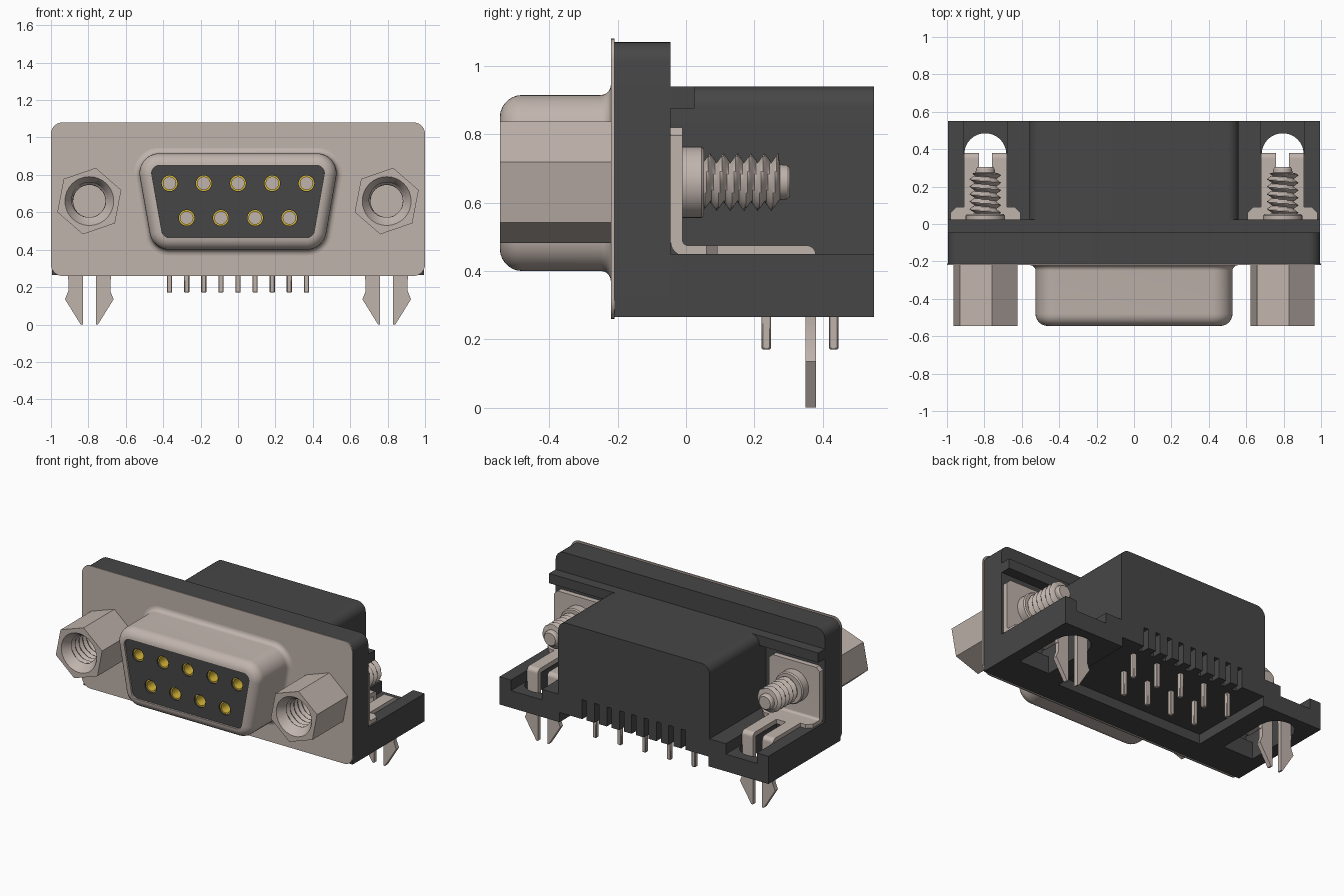
import bpy, bmesh, math
from mathutils import Vector

if "Cube" in bpy.data.objects:
    bpy.data.objects.remove(bpy.data.objects["Cube"], do_unlink=True)


def material(name, rgb, rough=0.5):
    m = bpy.data.materials.new(name)
    m.use_nodes = True
    m.diffuse_color = (*rgb, 1)
    bsdf = m.node_tree.nodes["Principled BSDF"]
    bsdf.inputs["Base Color"].default_value = (*rgb, 1)
    bsdf.inputs["Roughness"].default_value = rough
    return m


METAL = material("warm_grey_metal", (0.53, 0.455, 0.415))
BLACK = material("black_plastic", (0.062, 0.062, 0.062))
GOLD = material("gold_contact", (0.68, 0.47, 0.04))


def rounded(corners, radii, n=6):
    """Fillet the corners of a 2D polygon; radius 0 keeps a corner sharp."""
    if not isinstance(radii, (list, tuple)):
        radii = [radii] * len(corners)
    pts, out = [Vector(c) for c in corners], []
    for i, (p, r) in enumerate(zip(pts, radii)):
        if r <= 0:
            out.append(p)
            continue
        a = (pts[i - 1] - p).normalized()
        b = (pts[(i + 1) % len(pts)] - p).normalized()
        h = a.angle(b) / 2
        c = p + (a + b).normalized() * (r / math.sin(h))
        s, e = p + a * (r / math.tan(h)) - c, p + b * (r / math.tan(h)) - c
        out += [c + s.lerp(e, k / n).normalized() * r for k in range(n + 1)]
    return out


def loft(name, rings, mat, caps=True):
    """Skin a list of closed rings with equal point counts."""
    bm = bmesh.new()
    rows = [[bm.verts.new(p) for p in ring] for ring in rings]
    n = len(rows[0])
    for lo, hi in zip(rows, rows[1:]):
        for j in range(n):
            k = (j + 1) % n
            bm.faces.new((lo[j], lo[k], hi[k], hi[j]))
    if caps:
        bm.faces.new(rows[0])
        bm.faces.new(rows[-1])
    bmesh.ops.recalc_face_normals(bm, faces=bm.faces)
    me = bpy.data.meshes.new(name)
    bm.to_mesh(me)
    bm.free()
    ob = bpy.data.objects.new(name, me)
    bpy.context.collection.objects.link(ob)
    me.materials.append(mat)
    return ob


def extrude(name, pts, axis, lo, hi, mat):
    """Extrude a 2D outline along x (y,z), y (x,z) or z (x,y)."""
    place = {"x": lambda u, v, t: (t, u, v),
             "y": lambda u, v, t: (u, t, v),
             "z": lambda u, v, t: (u, v, t)}[axis]
    return loft(name, [[place(p[0], p[1], t) for p in pts] for t in (lo, hi)], mat)


def rect(u0, u1, v0, v1):
    return [(u0, v0), (u1, v0), (u1, v1), (u0, v1)]


def ring(cx, cz, r, y, n=32):
    return [(cx + r * math.cos(2 * math.pi * j / n), y,
             cz + r * math.sin(2 * math.pi * j / n)) for j in range(n)]


def thread(cx, cz, y0, y1, r0, r1, pitch, n=32):
    """Rings of a helical thread between root radius r0 and crest radius r1."""
    rows, count = [], int((y1 - y0) / pitch * 8)
    for i in range(count + 1):
        y, row = y0 + (y1 - y0) * i / count, []
        for j in range(n):
            f = (y / pitch - j / n) % 1
            r = r0 + (r1 - r0) * (1 - abs(2 * f - 1))
            a = 2 * math.pi * j / n
            row.append((cx + r * math.cos(a), y, cz + r * math.sin(a)))
        rows.append(row)
    return rows


def cut(ob, cutters):
    for c in cutters:
        c.hide_render = True
        mod = ob.modifiers.new("cut", "BOOLEAN")
        mod.operation, mod.solver, mod.object = "DIFFERENCE", "EXACT", c
        bpy.context.view_layer.objects.active = ob
        bpy.ops.object.modifier_apply(modifier=mod.name)
        bpy.data.objects.remove(c, do_unlink=True)


def d_outline(d, y):
    """Trapezoid connector outline, inset by d."""
    z0, z1 = 0.40 + d, 0.915 - d
    hw = lambda z: 0.53 + (z - 0.82) * 0.176 - d * 1.015
    pts = [(-hw(z0), z0), (hw(z0), z0), (hw(z1), z1), (-hw(z1), z1)]
    return [(p.x, y, p.y) for p in rounded(pts, 0.105 - d, 8)]


# Front plate and plastic flange
extrude("front_plate", rounded(rect(-1, 1, 0.26, 1.08), 0.06), "y", -0.22, -0.21, METAL)
extrude("flange", rounded(rect(-0.995, 0.995, 0.265, 1.07), [0, 0, 0.06, 0.06]),
        "y", -0.21, -0.045, BLACK)
extrude("flange_ledge", rect(-0.995, 0.995, 0.875, 0.94), "y", -0.05, 0.025, BLACK)

# Rear housing with pin grooves in its back
housing = extrude("housing", rounded(rect(-0.56, 0.56, 0.33, 0.94), [0, 0, 0.06, 0.06]),
                  "y", -0.05, 0.55, BLACK)
pin_x = [(i - 4) * 0.0915 for i in range(9)]
cut(housing, [extrude("groove", rect(x - 0.017, x + 0.017, 0.3, 0.46), "y", 0.49, 0.6, BLACK)
              for x in pin_x])

# Flared shell with a rounded front rim
flare = [(-0.03 * (1 - math.sin(a)), -0.22 - 0.03 * (1 - math.cos(a)))
         for a in [k * math.pi / 10 for k in range(6)]]
rim = [(0.065 * (1 - math.cos(a)), -0.48 - 0.065 * math.sin(a))
       for a in [k * math.pi / 14 for k in range(8)]]
profile = [(-0.03, -0.212)] + flare + rim + [(0.066, -0.50)]
loft("shell", [d_outline(d, y) for d, y in profile], METAL)

# Insert with contact sockets
insert = loft("socket_insert", [d_outline(0.064, -0.533), d_outline(0.064, -0.3)], BLACK)
sockets = [(x, 0.755 if i % 2 == 0 else 0.57) for i, x in enumerate(pin_x)]
shell = bpy.data.objects["shell"]
for target in (insert, shell):
    cut(target, [loft("socket_cutter", [ring(x, z, 0.042, -0.56), ring(x, z, 0.042, -0.33)], BLACK)
                 for x, z in sockets])
for x, z in sockets:
    loft("contact_sleeve", [ring(x, z, r, y) for r, y in
                            ((0.042, -0.331), (0.042, -0.522), (0.033, -0.522), (0.033, -0.332))],
         GOLD, caps=False)
    loft("contact_floor", [ring(x, z, 0.041, -0.37), ring(x, z, 0.041, -0.335)], METAL)

# Solder pins in two staggered rows
for i, x in enumerate(pin_x):
    y = 0.432 if i % 2 == 0 else 0.235
    pin = extrude("solder_pin", rect(x - 0.014, x + 0.014, y - 0.014, y + 0.014),
                  "z", 0.17, 0.40, METAL)
    bev = pin.modifiers.new("bevel", "BEVEL")
    bev.width, bev.segments = 0.004, 1

for s in (1, -1):
    cx, cz = s * 0.795, 0.66

    # Side wing with a channel and a round-ended slot
    wing = extrude("wing", [(s * x, z) for x, z in (
        (0.55, 0.265), (0.995, 0.265), (0.995, 0.45), (0.91, 0.45),
        (0.91, 0.38), (0.68, 0.38), (0.68, 0.45), (0.55, 0.45))], "y", -0.05, 0.55, BLACK)
    slot = rounded(rect(cx - 0.112, cx + 0.112, 0.02, 0.485), [0, 0, 0.111, 0.111], 10)
    cut(wing, [extrude("slot_cutter", slot, "z", 0.2, 0.6, BLACK)])

    # Hexagonal nut with a threaded hole
    hexagon = [(cx + 0.181 * math.cos(math.radians(19 + 60 * k)),
                cz + 0.181 * math.sin(math.radians(19 + 60 * k))) for k in range(6)]
    nut = extrude("hex_nut", hexagon, "y", -0.545, -0.22, METAL)
    hole = [ring(cx, cz, 0.134, -0.55), ring(cx, cz, 0.10, -0.50)]
    hole += thread(cx, cz, -0.49, -0.27, 0.086, 0.102, 0.04)
    cut(nut, [loft("nut_hole_cutter", hole, METAL)])

    # Screw with collar, thread and tapered tip
    loft("screw_collar", [ring(cx, cz, r, y) for r, y in
                          ((0.105, -0.02), (0.105, 0.045), (0.098, 0.053))], METAL)
    loft("screw_thread", thread(cx, cz, 0.04, 0.27, 0.057, 0.085, 0.04)
         + [ring(cx, cz, 0.052, 0.275), ring(cx, cz, 0.05, 0.295), ring(cx, cz, 0.042, 0.305)], METAL)

    # Bent bracket: upright plate, fork and legs
    bend = rounded([(-0.045, 0.82), (-0.045, 0.445), (0.03, 0.445), (0.03, 0.475),
                    (-0.01, 0.475), (-0.01, 0.82)], [0, 0.04, 0, 0, 0.015, 0])
    bracket = extrude("bracket_plate", bend, "x", cx - 0.187, cx + 0.187, METAL)
    for k in (-1, 1):
        corner = [(cx + k * 0.15, 0.83), (cx + k * 0.2, 0.83), (cx + k * 0.2, 0.785)]
        cut(bracket, [extrude("corner_cutter", corner, "y", -0.1, 0.1, METAL)])
    half = [(0.187, 0.025), (0.187, 0.06), (0.155, 0.092), (0.115, 0.092),
            (0.115, 0.346), (0.035, 0.346), (0.035, 0.13)]
    fork = [(cx + x, y) for x, y in half] + [(cx - x, y) for x, y in reversed(half)]
    extrude("bracket_fork", fork, "z", 0.445, 0.475, METAL)
    leg = rounded([(0.345, 0.475), (0.38, 0.475), (0.38, 0.24), (0.35, 0.24), (0.345, 0.445)],
                  [0, 0.028, 0, 0, 0])
    barb = [(0.035, 0.25), (0.035, 0), (0.046, 0), (0.13, 0.135), (0.112, 0.18), (0.112, 0.25)]
    for k in (-1, 1):
        extrude("bracket_leg", leg, "x", cx + k * 0.035, cx + k * 0.115, METAL)
        extrude("bracket_barb", [(cx + k * x, z) for x, z in barb], "y", 0.35, 0.38, METAL)

# Smooth shading with sharp edges kept
bpy.ops.object.select_all(action="DESELECT")
for ob in bpy.context.scene.objects:
    if ob.type == "MESH":
        ob.select_set(True)
        bpy.context.view_layer.objects.active = ob
bpy.ops.object.shade_smooth_by_angle(angle=math.radians(32))
